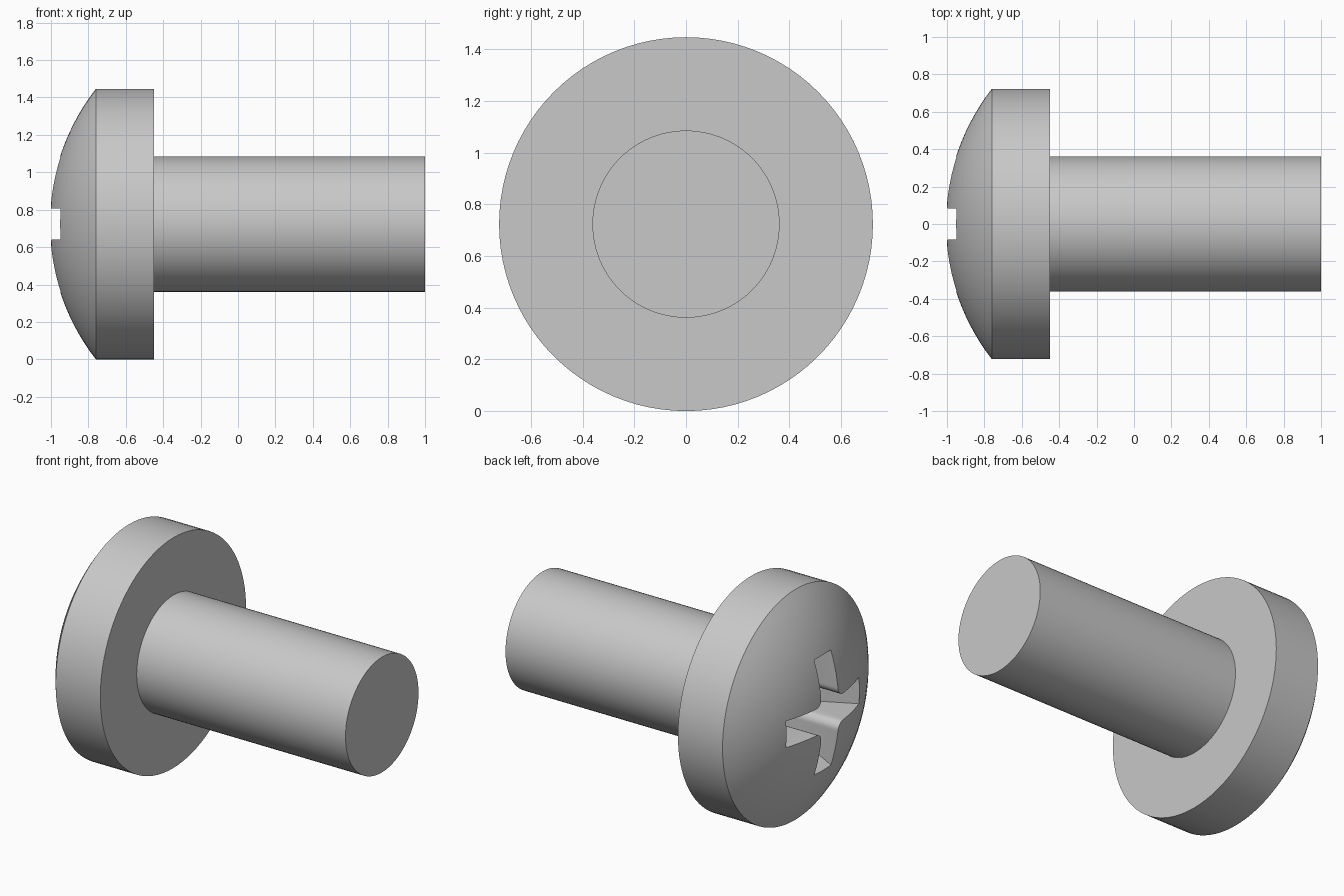
import bpy
import bmesh
from math import sin, cos, pi, sqrt, asin, radians
from mathutils import Vector

RADIUS = 0.723          # head radius, also the height of the axis
SHAFT_RADIUS = 0.362
HEAD_BACK = -0.45
DOME_RIM = -0.76
DOME_TOP = -1.008
SIDES = 96
DOME_RINGS = 14

cube = bpy.data.objects.get("Cube")
if cube:
    bpy.data.objects.remove(cube, do_unlink=True)

metal = bpy.data.materials.new("light grey metal")
metal.use_nodes = True
colour = (0.58, 0.58, 0.58, 1)
metal.diffuse_color = colour
metal.node_tree.nodes["Principled BSDF"].inputs["Base Color"].default_value = colour


def finish(bm, name):
    bmesh.ops.recalc_face_normals(bm, faces=bm.faces)
    mesh = bpy.data.meshes.new(name)
    bm.to_mesh(mesh)
    bm.free()
    mesh.materials.append(metal)
    obj = bpy.data.objects.new(name, mesh)
    bpy.context.collection.objects.link(obj)
    return obj


def select(obj):
    bpy.ops.object.select_all(action="DESELECT")
    obj.select_set(True)
    bpy.context.view_layer.objects.active = obj


def turned(name, profile):
    """Revolve (x, radius) points about the screw axis; open ends are capped."""
    bm = bmesh.new()
    rings = []
    for x, r in profile:
        if r == 0:
            rings.append([bm.verts.new((x, 0, RADIUS))])
        else:
            angles = [2 * pi * i / SIDES for i in range(SIDES)]
            rings.append([bm.verts.new((x, r * sin(a), RADIUS + r * cos(a))) for a in angles])
    for a, b in zip(rings, rings[1:]):
        for i in range(SIDES):
            j = (i + 1) % SIDES
            if len(a) == 1:
                bm.faces.new((a[0], b[i], b[j]))
            else:
                bm.faces.new((a[i], a[j], b[j], b[i]))
    for ring in (rings[0], rings[-1]):
        if len(ring) > 1:
            bm.faces.new(ring)
    return finish(bm, name)


# Domed head: a spherical cap running into a straight rim
sag = DOME_RIM - DOME_TOP
sphere = (RADIUS ** 2 + sag ** 2) / (2 * sag)
spread = asin(RADIUS / sphere)
dome = [(DOME_TOP + sphere * (1 - cos(spread * i / DOME_RINGS)),
         sphere * sin(spread * i / DOME_RINGS)) for i in range(DOME_RINGS + 1)]
head = turned("head", dome + [(HEAD_BACK, RADIUS)])

# Plain cylindrical shaft
shaft = turned("shaft", [(HEAD_BACK - 0.01, SHAFT_RADIUS), (1.0, SHAFT_RADIUS)])


# Cross recess: rounded inner corners, arm ends that slope inward
def cross_outline(arm, half=0.083, fillet=0.05, steps=6):
    points = []
    c = half + fillet
    for q in range(4):
        quarter = [(arm, half)]
        for i in range(steps + 1):
            a = -pi / 2 - (pi / 2) * i / steps
            quarter.append((c + fillet * cos(a), c + fillet * sin(a)))
        quarter.append((half, arm))
        for y, z in quarter:
            for _ in range(q):
                y, z = -z, y
            points.append((y, z))
    return points


bm = bmesh.new()
levels = []
for x in (-1.1, -0.62):
    arm = 0.362 - 0.5 * (x + 0.95)
    levels.append([bm.verts.new((x, y, RADIUS + z)) for y, z in cross_outline(arm)])
outer, inner = levels
tip = bm.verts.new((-0.56, 0, RADIUS))
bm.faces.new(outer)
for i in range(len(outer)):
    j = (i + 1) % len(outer)
    bm.faces.new((outer[i], outer[j], inner[j], inner[i]))
    bm.faces.new((inner[i], inner[j], tip))
cutter = finish(bm, "recess_cutter")
cutter.hide_render = True

select(head)
cut = head.modifiers.new("cross recess", "BOOLEAN")
cut.operation = "DIFFERENCE"
cut.solver = "EXACT"
cut.object = cutter
bpy.ops.object.modifier_apply(modifier=cut.name)
bpy.data.objects.remove(cutter, do_unlink=True)

for part in (head, shaft):
    select(part)
    bpy.ops.object.shade_smooth_by_angle(angle=radians(30))
